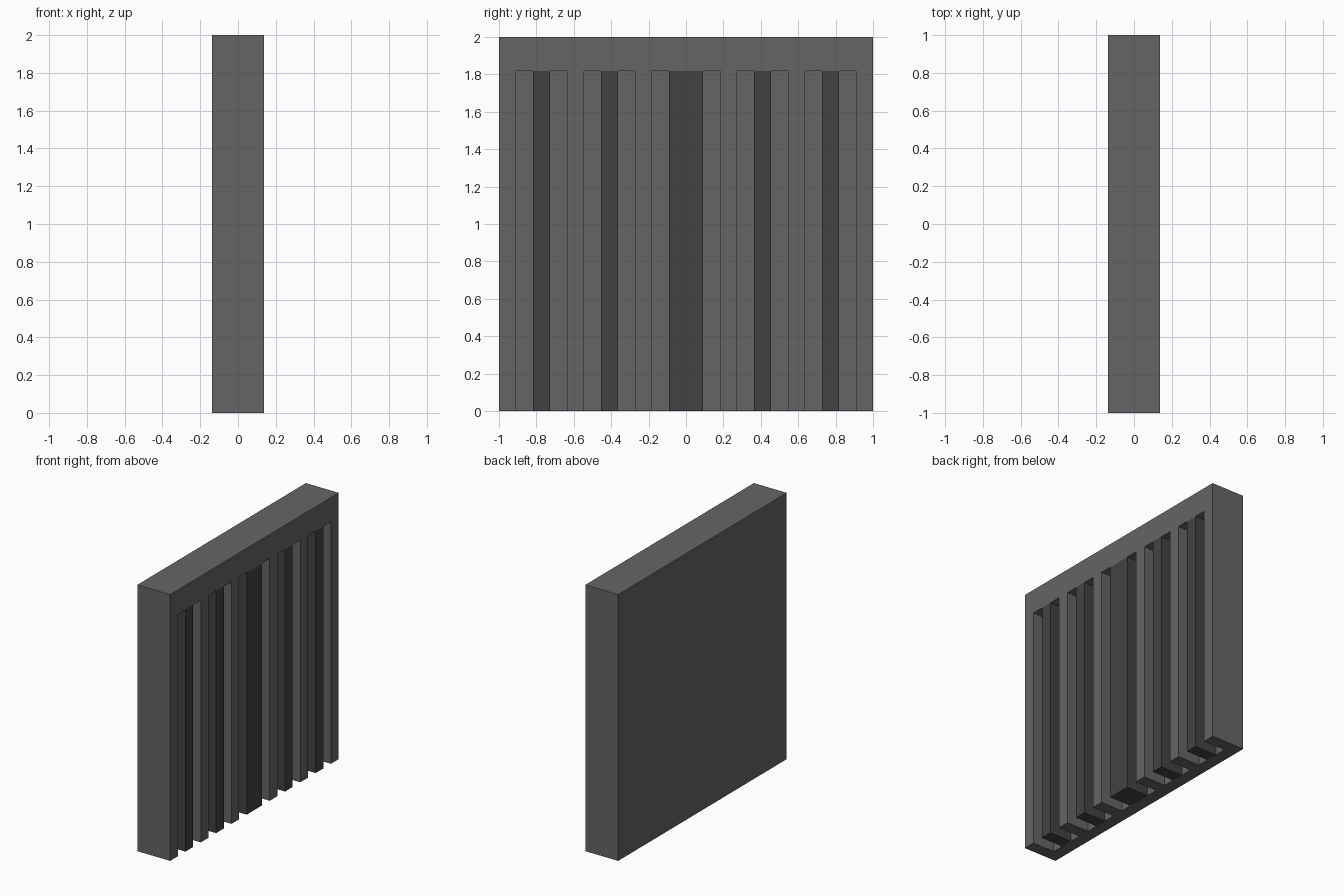
import bpy
import bmesh
from mathutils import Matrix, Vector

if "Cube" in bpy.data.objects:
    bpy.data.objects.remove(bpy.data.objects["Cube"])

U = 2 / 11           # grid module is half of this
u = U / 2
FRONT = 1.5 * u      # open face of the slab (+x)
BACK = -0.5 * u      # floor of the grooves
TOP = 2 - 2 * u      # underside of the top rail


def material(name, value):
    mat = bpy.data.materials.new(name)
    mat.diffuse_color = (value, value, value, 1)
    mat.use_nodes = True
    mat.node_tree.nodes["Principled BSDF"].inputs["Base Color"].default_value = mat.diffuse_color
    return mat


def boxes(name, bounds, mat=None):
    """One object made of axis-aligned boxes given as (low, high) corners."""
    bm = bmesh.new()
    for low, high in bounds:
        low, high = Vector(low), Vector(high)
        bmesh.ops.create_cube(bm, size=1, matrix=Matrix.Translation(
            (low + high) / 2) @ Matrix.Diagonal((*(high - low), 1)))
    mesh = bpy.data.meshes.new(name)
    bm.to_mesh(mesh)
    bm.free()
    obj = bpy.data.objects.new(name, mesh)
    bpy.context.collection.objects.link(obj)
    if mat:
        mesh.materials.append(mat)
    return obj


grey = material("panel_grey", 0.13)
dark = material("bar_dark", 0.055)

# Solid panel
panel = boxes("panel", [((-FRONT, -1, 0), (FRONT, 1, 2))], grey)

# Grooves open at the face and bottom, each holding one dark bar
centres = [-8.5 * u, -4.5 * u, 0, 4.5 * u, 8.5 * u]
half_bars = [u if c == 0 else u / 2 for c in centres]
cutter = boxes("groove_cutter", [
    ((BACK, c - h - u, -0.2), (FRONT + 0.2, c + h + u, TOP))
    for c, h in zip(centres, half_bars)], grey)
cutter.hide_render = True
cutter.hide_viewport = True
cut = panel.modifiers.new("grooves", 'BOOLEAN')
cut.operation = 'DIFFERENCE'
cut.solver = 'EXACT'
cut.object = cutter

# Dark bars, flush with the face
for i, (c, h) in enumerate(zip(centres, half_bars)):
    boxes(f"dark_bar_{i + 1}",
          [((BACK, c - h, 0), (FRONT, c + h, TOP))], dark)
